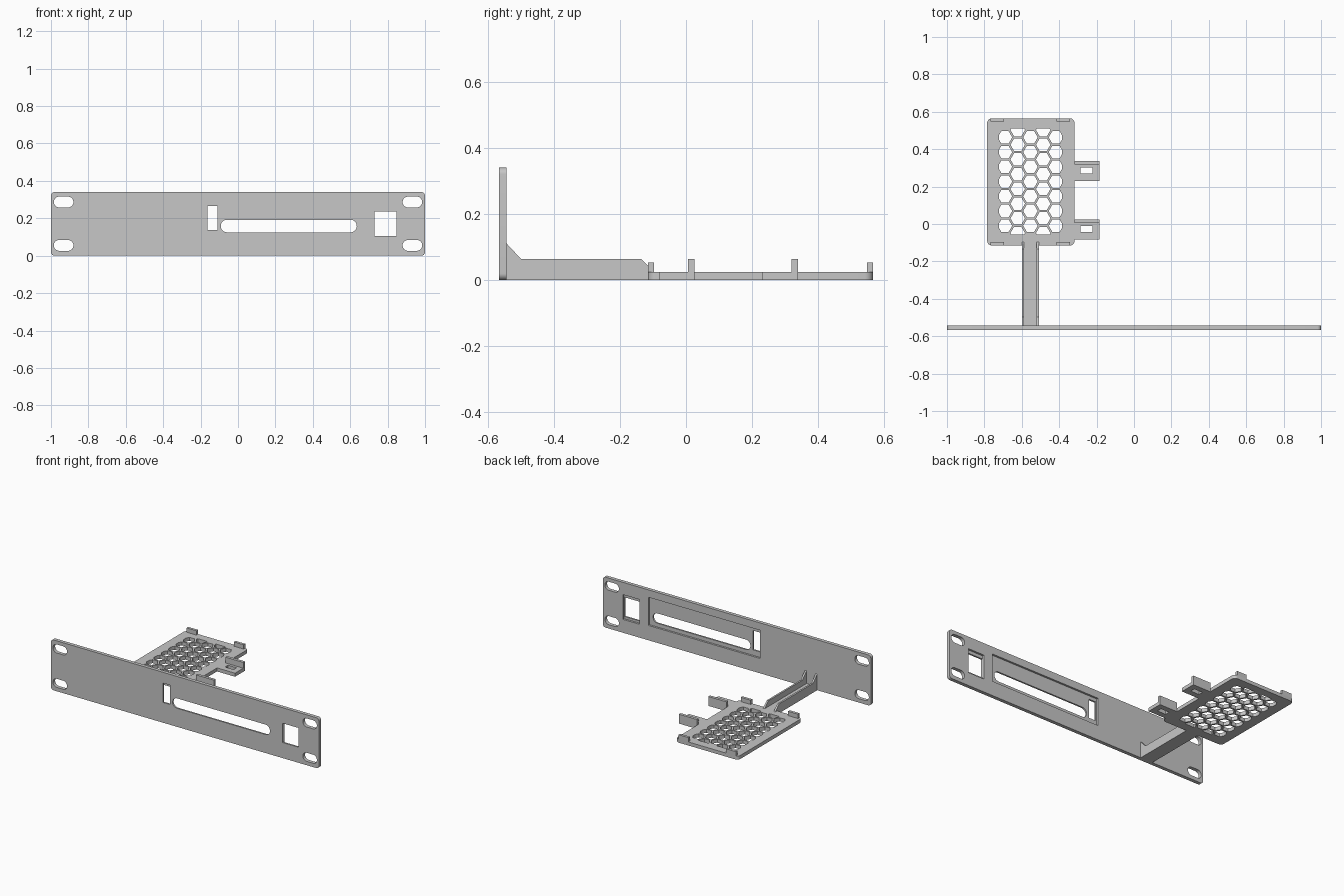
import bpy, bmesh, math
from mathutils import Vector

if "Cube" in bpy.data.objects:
    bpy.data.objects.remove(bpy.data.objects["Cube"])

grey = bpy.data.materials.new("light plastic grey")
grey.use_nodes = True
colour = (0.57, 0.57, 0.57, 1)
grey.diffuse_color = colour
grey.node_tree.nodes["Principled BSDF"].inputs["Base Color"].default_value = colour


def rect(u0, u1, v0, v1, r=0, steps=8):
    """Rectangle outline, with rounded corners when r > 0."""
    if r == 0:
        return [(u0, v0), (u1, v0), (u1, v1), (u0, v1)]
    centres = [(u1 - r, v1 - r), (u0 + r, v1 - r), (u0 + r, v0 + r), (u1 - r, v0 + r)]
    points = []
    for i, (cu, cv) in enumerate(centres):
        for k in range(steps + 1):
            a = math.pi / 2 * (i + k / steps)
            points.append((cu + r * math.cos(a), cv + r * math.sin(a)))
    return points


def prism(name, outlines, axis, lo, hi):
    """Extrude flat outlines along an axis between lo and hi."""
    place = {"X": lambda u, v, w: (w, u, v),
             "Y": lambda u, v, w: (u, w, v),
             "Z": lambda u, v, w: (u, v, w)}[axis]
    bm = bmesh.new()
    for outline in outlines:
        face = bm.faces.new([bm.verts.new(place(u, v, lo)) for u, v in outline])
        grown = bmesh.ops.extrude_face_region(bm, geom=[face], use_keep_orig=True)
        verts = [g for g in grown["geom"] if isinstance(g, bmesh.types.BMVert)]
        bmesh.ops.translate(bm, verts=verts, vec=Vector(place(0, 0, hi - lo)))
    bmesh.ops.remove_doubles(bm, verts=bm.verts, dist=0.00001)
    bmesh.ops.recalc_face_normals(bm, faces=bm.faces)
    mesh = bpy.data.meshes.new(name)
    bm.to_mesh(mesh)
    bm.free()
    mesh.materials.append(grey)
    obj = bpy.data.objects.new(name, mesh)
    bpy.context.collection.objects.link(obj)
    return obj


def cut(obj, cutter):
    """Subtract a cutter and discard it."""
    mod = obj.modifiers.new("cut", "BOOLEAN")
    mod.operation, mod.solver, mod.object = "DIFFERENCE", "EXACT", cutter
    bpy.context.view_layer.update()
    evaluated = obj.evaluated_get(bpy.context.evaluated_depsgraph_get())
    mesh = bpy.data.meshes.new_from_object(evaluated)
    obj.modifiers.clear()
    obj.data = mesh
    bpy.data.objects.remove(cutter)


def smooth(obj):
    bpy.ops.object.select_all(action="DESELECT")
    obj.select_set(True)
    bpy.context.view_layer.objects.active = obj
    bpy.ops.object.shade_smooth_by_angle(angle=math.radians(30))


def clip(points, index, limit, sign):
    """Keep the part of an outline where sign * coordinate <= sign * limit."""
    kept = []
    for a, b in zip(points, points[1:] + points[:1]):
        da, db = sign * (a[index] - limit), sign * (b[index] - limit)
        if da <= 0:
            kept.append(a)
        if da * db < 0:
            t = da / (da - db)
            kept.append((a[0] + t * (b[0] - a[0]), a[1] + t * (b[1] - a[1])))
    return kept


# Front panel with shallow pockets on its back and openings right through
FRONT, BACK, THICK = -0.566, -0.542, 0.024
panel = prism("front_panel", [rect(-1, 1, 0, 0.34, 0.02)], "Y", FRONT, BACK)
pockets = [rect(-0.172, 0.66, 0.1, 0.29), rect(0.727, 0.85, 0.09, 0.257)]
cut(panel, prism("pockets", pockets, "Y", BACK - 0.013, BACK + 0.02))
openings = [rect(-0.163, -0.11, 0.137, 0.267),
            rect(-0.092, 0.635, 0.125, 0.192, 0.0334),
            rect(0.73, 0.847, 0.105, 0.235)]
for x in (-0.985, 0.88):
    for z in (0.026, 0.258):
        openings.append(rect(x, x + 0.105, z, z + 0.058, 0.0289))
cut(panel, prism("openings", openings, "Y", FRONT - 0.02, BACK + 0.02))
smooth(panel)

# Tray with a clipped honeycomb of holes
Y0, Y1 = -0.115, 0.565
tray = prism("tray", [rect(-0.785, -0.318, Y0, Y1, 0.025)], "Z", 0, THICK)
CX, CY, PITCH, RADIUS = -0.5535, 0.227, 0.0787, 0.0388
cells = []
for col in range(-2, 3):
    odd = col % 2
    for row in range(-3 - odd, 4):
        x = CX + col * PITCH * math.sqrt(3) / 2
        y = CY + (row + odd / 2) * PITCH
        cell = [(x + RADIUS * math.cos(k * math.pi / 3),
                 y + RADIUS * math.sin(k * math.pi / 3)) for k in range(6)]
        for index, middle, half in ((0, CX, 0.168), (1, CY, 0.283)):
            for sign in (-1, 1):
                cell = clip(cell, index, middle + sign * half, sign)
        cells.append(cell)
cut(tray, prism("honeycomb", cells, "Z", -0.02, THICK + 0.02))
smooth(tray)

# Upright clips at the tray's four corners
for end, y in (("front", Y0), ("back", Y1 - 0.018)):
    for side, x in (("right", -0.767), ("left", -0.414)):
        prism(f"{end}_{side}_clip", [rect(x, x + 0.073, y, y + 0.018)],
              "Z", THICK, 0.053)

# Slotted side tabs, each with a raised wall on its back edge
for name, y in (("front", -0.082), ("back", 0.231)):
    tab = prism(f"{name}_tab", [rect(-0.318, -0.184, y, y + 0.107)], "Z", 0, THICK)
    slot = [rect(-0.286, -0.222, y + 0.038, y + 0.07)]
    cut(tab, prism("slot", slot, "Z", -0.02, THICK + 0.02))
    prism(f"{name}_tab_wall", [rect(-0.318, -0.184, y + 0.088, y + 0.107)],
          "Z", THICK, 0.063)

# Channel arm joining the panel to the tray
LEFT, RIGHT, WALL = -0.508, -0.60, 0.012
prism("arm_floor", [rect(RIGHT + WALL, LEFT - WALL, BACK, Y0)], "Z", 0, THICK)
side = [(BACK, 0), (Y0, 0), (Y0, THICK), (-0.095, THICK),
        (-0.135, 0.063), (-0.498, 0.063), (BACK, 0.11)]
for name, x in (("right", RIGHT), ("left", LEFT - WALL)):
    prism(f"arm_{name}_wall", [side], "X", x, x + WALL)
